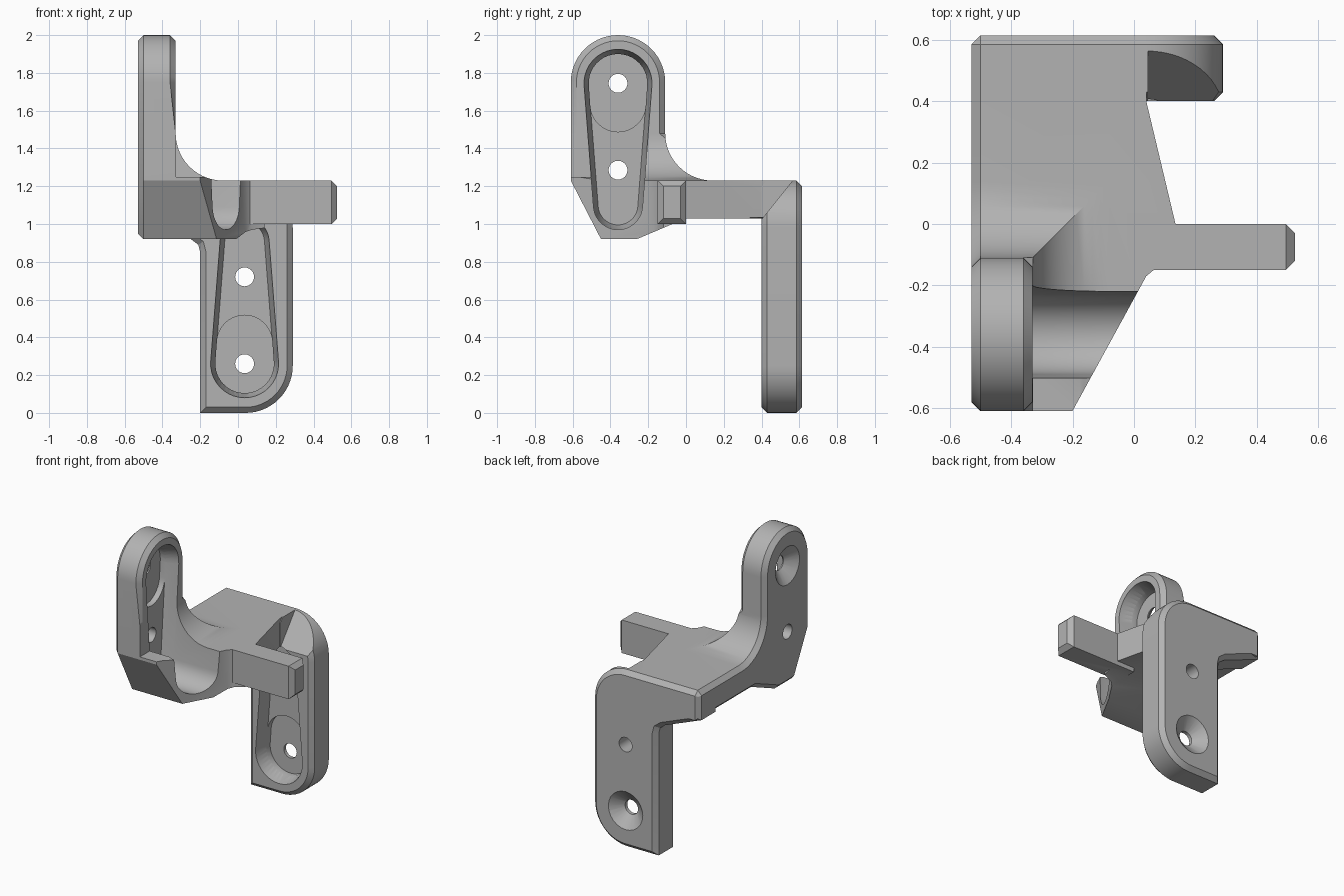
import bpy, bmesh
from math import sin, cos, asin, pi, radians

cube = bpy.data.objects.get("Cube")
if cube:
    bpy.data.objects.remove(cube, do_unlink=True)

grey = bpy.data.materials.new("plain_grey")
grey.use_nodes = True
grey.diffuse_color = (0.45, 0.45, 0.45, 1)
grey.node_tree.nodes["Principled BSDF"].inputs["Base Color"].default_value = (0.45, 0.45, 0.45, 1)

CHAMFER = 0.03


def arc(cx, cy, r, start, end, n=14):
    """Points on an arc, angles in degrees."""
    return [(cx + r * cos(radians(start + (end - start) * i / n)),
             cy + r * sin(radians(start + (end - start) * i / n))) for i in range(n + 1)]


def capsule(c, big_z, down, length, r1, r2, grow=0.0):
    """Tapered slot outline; down is the sign towards the narrow end."""
    r1, r2 = r1 + grow, r2 + grow
    a = -asin((r1 - r2) / length) * 180 / pi
    pts = arc(0, 0, r1, a, 180 - a, 20) + arc(0, -length, r2, 180 - a, 360 + a, 20)
    return [(c + u, big_z - down * -v if down < 0 else big_z + v) for u, v in pts] if down > 0 \
        else [(c + u, big_z - v) for u, v in pts]


def loft(name, axis, rings, bevel_at=()):
    """Skin matching outlines placed at positions along an axis."""
    place = {"x": lambda d, p: (d, p[0], p[1]),
             "y": lambda d, p: (p[0], d, p[1]),
             "z": lambda d, p: (p[0], p[1], d)}[axis]
    bm = bmesh.new()
    loops = [[bm.verts.new(place(d, p)) for p in pts] for d, pts in rings]
    n = len(loops[0])
    for lo, hi in zip(loops, loops[1:]):
        for i in range(n):
            bm.faces.new((lo[i], lo[(i + 1) % n], hi[(i + 1) % n], hi[i]))
    bm.faces.new(loops[0])
    bm.faces.new(loops[-1])
    bmesh.ops.recalc_face_normals(bm, faces=bm.faces)
    k = "xyz".index(axis)
    edges = [e for e in bm.edges if any(all(abs(v.co[k] - d) < 1e-5 for v in e.verts) for d in bevel_at)]
    if edges:
        bmesh.ops.bevel(bm, geom=edges, offset=CHAMFER, offset_type='OFFSET',
                        segments=1, profile=0.5, affect='EDGES')
    mesh = bpy.data.meshes.new(name)
    bm.to_mesh(mesh)
    bm.free()
    mesh.materials.append(grey)
    ob = bpy.data.objects.new(name, mesh)
    bpy.context.collection.objects.link(ob)
    return ob


def prism(name, axis, a, b, pts, bevel_at=()):
    return loft(name, axis, [(a, pts), (b, pts)], bevel_at)


def combine(ob, other, op):
    mod = ob.modifiers.new("combine", 'BOOLEAN')
    mod.operation, mod.solver, mod.object = op, 'EXACT', other
    bpy.context.view_layer.objects.active = ob
    bpy.ops.object.modifier_apply(modifier=mod.name)
    bpy.data.objects.remove(other, do_unlink=True)


def box(y0, y1, z0, z1):
    return [(y0, z0), (y1, z0), (y1, z1), (y0, z1)]


# Side plate and shelf: side, front and plan profiles intersected
side = ([(-.61, 1.23), (-.45, .92), (-.26, .92), (0, 1.03), (.615, 1.03), (.615, 1.2), (.585, 1.23)]
        + arc(.14, 1.48, .25, 270, 180) + arc(-.36, 1.75, .25, 0, 180, 28))
front = ([(-.6, .85), (.35, .85), (.35, 1.23)] + arc(-.08, 1.48, .25, 270, 180)
         + [(-.33, 2.1), (-.6, 2.1)])
plan = [(-.65, .7), (.04, .7), (.04, .4), (.14, -.02), (.14, -.12), (.07, -.145),
        (.04, -.17), (-.25, -.7), (-.65, -.7)]
body = prism("bracket_body", "x", -.53, .3, side, bevel_at=(-.53,))
combine(body, prism("front_shape", "y", -.8, .8, front), 'INTERSECT')
combine(body, prism("plan_shape", "z", .8, 2.2, plan), 'INTERSECT')

# Chamfer on the inner rim of the side plate
bm = bmesh.new()
bm.from_mesh(body.data)
rim = [e for e in bm.edges if len(e.link_faces) == 2 and e.calc_face_angle() > .5
       and all(abs(v.co.x + .33) < 1e-3 and v.co.z > 1.47 for v in e.verts)]
bmesh.ops.bevel(bm, geom=rim, offset=CHAMFER, offset_type='OFFSET', segments=1,
                profile=0.5, affect='EDGES')
bm.to_mesh(body.data)
bm.free()

# Hanging back plate
back = ([(-.2, 0)] + arc(.04, .25, .25, 270, 360) + arc(.04, .98, .25, 0, 90)
        + [(-.5, 1.23), (-.53, 1.2), (-.53, 1.03), (-.25, .92), (-.21, .89), (-.2, .85)])
combine(body, prism("back_plate", "y", .4, .615, back, bevel_at=(.4, .615)), 'UNION')

# Side arm
combine(body, prism("arm", "x", 0, .525, box(-.15, 0, 1.0, 1.23), bevel_at=(.525,)), 'UNION')

# Scooped corner above the back plate and trimmed lip beside the side plate
combine(body, prism("corner_scoop", "x", .045, .4, [(.38, 1.0), (.58, 1.25), (.38, 1.25)]), 'DIFFERENCE')
combine(body, prism("lip_trim", "x", -.329, .2, box(-.7, -.45, 1.25, 1.6)), 'DIFFERENCE')

# Screw recesses: axis, centre, wide-end height, taper sign, inner face, outward sign, reach, outer face
plates = [("x", -.36, 1.745, 1, -.335, 1, .2, -.53),
          ("y", .035, .26, -1, .405, -1, .34, .615)]
for axis, c, z, down, face, out, reach, outer in plates:
    slot = lambda grow: capsule(c, z, down, .645, .155, .105, grow)
    combine(body, loft("recess", axis, [(face - out * .08, slot(0)), (face, slot(.025)),
                                        (reach, slot(.025))]), 'DIFFERENCE')
    deep = capsule(c, z, down, .11, .155, .147)
    combine(body, prism("deep_pocket", axis, face - out * .12, face - out * .04, deep), 'DIFFERENCE')
    for step in (0, .46):
        hole = arc(c, z - down * step, .05, 0, 345, 23)
        combine(body, prism("screw_hole", axis, outer - out * .1, face, hole), 'DIFFERENCE')
    wide = arc(c, z, .145, 0, 345, 23)
    narrow = arc(c, z, .045, 0, 345, 23)
    combine(body, loft("countersink", axis, [(outer - out * .01, wide), (outer + out * .07, narrow)]),
            'DIFFERENCE')

# Smooth curved faces, keep hard edges
bpy.ops.object.select_all(action='DESELECT')
body.select_set(True)
bpy.context.view_layer.objects.active = body
bpy.ops.object.shade_smooth_by_angle(angle=radians(25))
